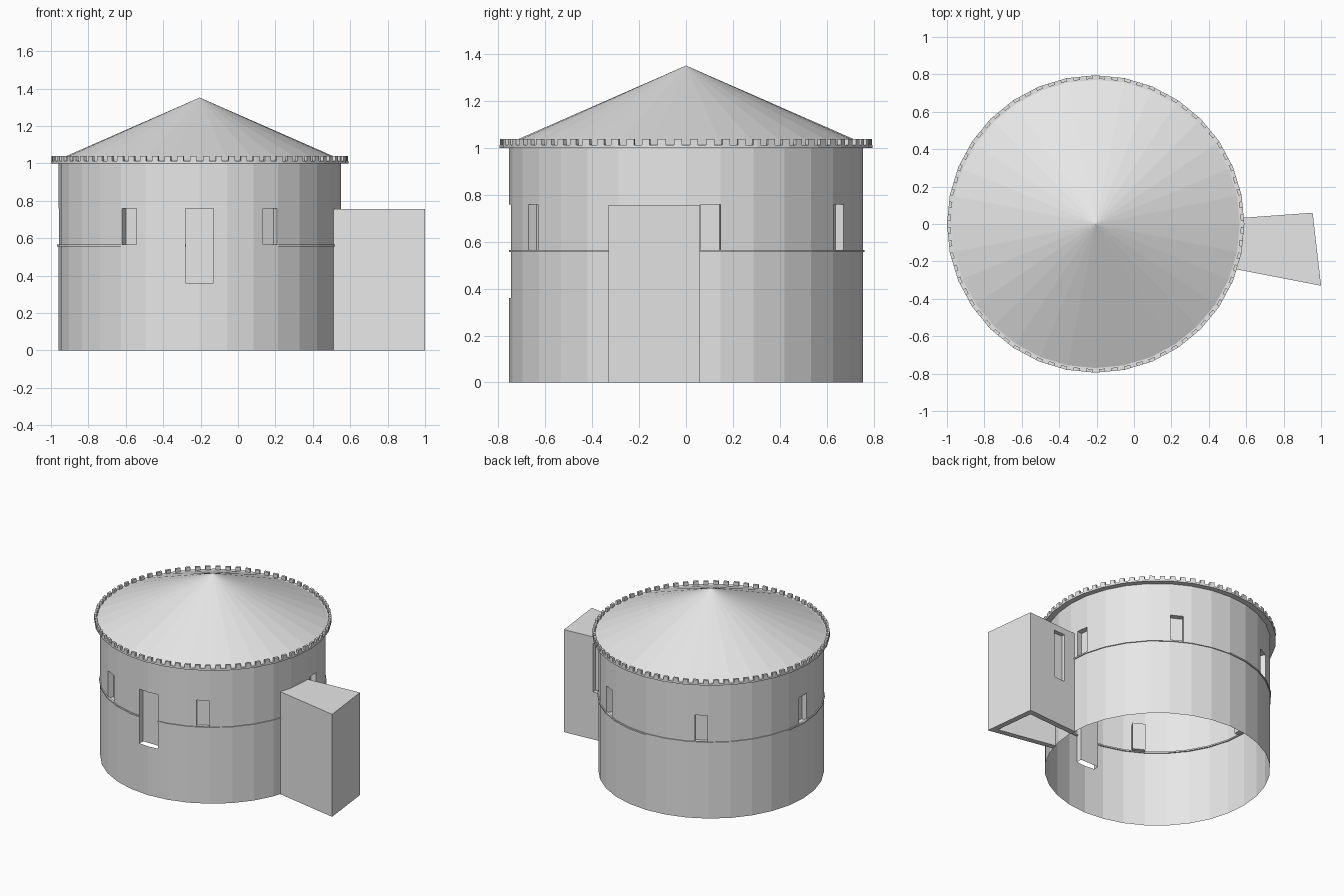
import bpy, bmesh
from math import pi, sin, cos, radians
from mathutils import Vector

cube = bpy.data.objects.get("Cube")
if cube:
    bpy.data.objects.remove(cube)

SIDES = 32
STEP = 2 * pi / SIDES
CX = -0.205
R_WALL, H_WALL = 0.755, 1.0
RECESS = 0.04

stone = bpy.data.materials.new("pale_grey_stone")
stone.use_nodes = True
stone.diffuse_color = (0.8, 0.8, 0.8, 1)
stone.node_tree.nodes["Principled BSDF"].inputs["Base Color"].default_value = (0.8, 0.8, 0.8, 1)


def finish(bm, name):
    bmesh.ops.remove_doubles(bm, verts=bm.verts, dist=1e-5)
    bmesh.ops.recalc_face_normals(bm, faces=bm.faces)
    mesh = bpy.data.meshes.new(name)
    bm.to_mesh(mesh)
    bm.free()
    mesh.materials.append(stone)
    ob = bpy.data.objects.new(name, mesh)
    bpy.context.collection.objects.link(ob)
    return ob


def quad(bm, *pts):
    return bm.faces.new([bm.verts.new(p) for p in pts])


def on_round(r, a, z):
    """Point on the faceted outline of radius r at angle a."""
    d = r * cos(STEP / 2) / cos(a % STEP - STEP / 2)
    return Vector((CX + d * cos(a), d * sin(a), z))


def angles_between(a0, a1):
    inner = [k * STEP for k in range(-SIDES, 2 * SIDES) if a0 + 1e-4 < k * STEP < a1 - 1e-4]
    return [a0] + inner + [a1]


def add_arc(bm, r0, r1, z0, z1, a0, a1, closed=False):
    """Rectangular band swept around the tower."""
    loops = [[on_round(r, a, z) for r, z in ((r0, z0), (r1, z0), (r1, z1), (r0, z1))]
             for a in angles_between(a0, a1)]
    for p, q in zip(loops, loops[1:]):
        for i in range(4):
            j = (i + 1) % 4
            quad(bm, p[i], q[i], q[j], p[j])
    if not closed:
        quad(bm, *loops[0])
        quad(bm, *loops[-1])


# Openings: centre angle, half width, bottom, top, has a sill
openings = [(radians(d), 0.0435 / R_WALL, 0.56, 0.76, True) for d in (8, 60, 120, 180, 240, 300)]
openings.append((radians(270), 0.075 / R_WALL, 0.36, 0.76, False))

# Tower wall: a thin faceted shell with the openings left out
bm = bmesh.new()
cuts = {round(k * STEP, 5) for k in range(SIDES + 1)}
for a, w, *_ in openings:
    cuts |= {round(a - w, 5), round(a + w, 5)}
cuts = sorted(cuts)
levels = (0, 0.36, 0.56, 0.76, H_WALL)
for a0, a1 in zip(cuts, cuts[1:]):
    for z0, z1 in zip(levels, levels[1:]):
        am, zm = (a0 + a1) / 2, (z0 + z1) / 2
        if any(abs(am - a) < w and lo < zm < hi for a, w, lo, hi, _ in openings):
            continue
        quad(bm, on_round(R_WALL, a0, z0), on_round(R_WALL, a1, z0),
             on_round(R_WALL, a1, z1), on_round(R_WALL, a0, z1))
# Recessed panels behind the openings
for a, w, lo, hi, sill in openings:
    outer = [on_round(R_WALL, round(a + s * w, 5), z) for s, z in ((-1, lo), (1, lo), (1, hi), (-1, hi))]
    inward = Vector((-cos(a), -sin(a), 0)) * RECESS
    inner = [p + inward for p in outer]
    quad(bm, *inner)
    for i in range(4):
        if i == 0 and not sill:
            continue
        j = (i + 1) % 4
        quad(bm, outer[i], outer[j], inner[j], inner[i])
finish(bm, "tower_wall")

# Thin belt course, broken at the tall front opening
bm = bmesh.new()
gap = 0.075 / R_WALL
add_arc(bm, 0.746, 0.762, 0.556, 0.566, gap - pi / 2, 1.5 * pi - gap)
finish(bm, "belt_course")

# Eave ring and its small battlements
bm = bmesh.new()
add_arc(bm, 0.745, 0.795, 1.0, 1.014, 0, 2 * pi, closed=True)
finish(bm, "eave_ring")

bm = bmesh.new()
TEETH = 72
for k in range(TEETH):
    a = 2 * pi * (k + 0.25) / TEETH
    add_arc(bm, 0.778, 0.795, 1.012, 1.039, a, a + pi / TEETH)
finish(bm, "battlements")

# Conical roof
bm = bmesh.new()
bmesh.ops.create_cone(bm, cap_ends=False, segments=SIDES, radius1=0.775, radius2=0, depth=0.34)
bmesh.ops.translate(bm, verts=bm.verts, vec=(CX, 0, 1.012 + 0.17))
finish(bm, "roof")

# Side annex: open underneath and towards the tower, with thick walls
H_ANNEX = 0.757
plan = [(0.51, -0.235), (1.0, -0.33), (0.955, 0.06), (0.535, 0.03)]
bm = bmesh.new()
low = [Vector((x, y, 0)) for x, y in plan]
high = [Vector((x, y, H_ANNEX)) for x, y in plan]
for i in range(3):
    quad(bm, low[i], low[i + 1], high[i + 1], high[i])
quad(bm, *high)
annex = finish(bm, "annex")
solid = annex.modifiers.new("thickness", 'SOLIDIFY')
solid.thickness = 0.04
solid.offset = -1
solid.use_even_offset = True

# Recessed slit window in the annex's rear side
bm = bmesh.new()
bmesh.ops.create_cube(bm, size=1)
bmesh.ops.scale(bm, verts=bm.verts, vec=(0.09, 0.1, 0.36))
bmesh.ops.translate(bm, verts=bm.verts, vec=(0.685, 0.061, 0.53))
cutter = finish(bm, "annex_window_cutter")
cutter.hide_render = True
cutter.hide_viewport = True
cut = annex.modifiers.new("window", 'BOOLEAN')
cut.operation = 'DIFFERENCE'
cut.solver = 'EXACT'
cut.object = cutter
